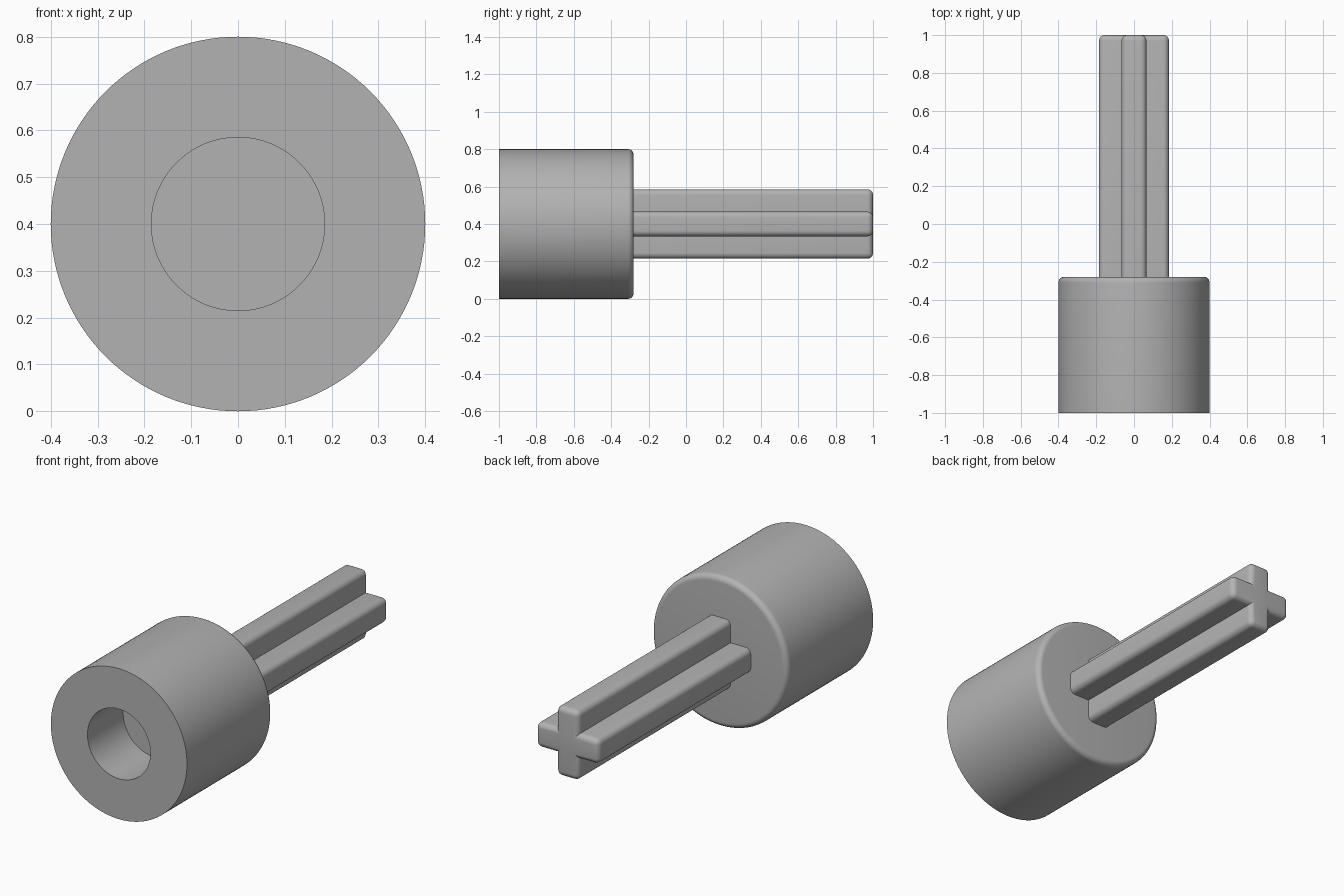
import bpy, bmesh, math
from mathutils import Matrix, Vector

cube = bpy.data.objects.get("Cube")
if cube:
    bpy.data.objects.remove(cube, do_unlink=True)

RADIUS, HOLE_RADIUS, HOLE_DEPTH = 0.4, 0.185, 0.3
FRONT, SHOULDER, TIP = -1.0, -0.28, 1.0
ARM, HALF_WIDTH = 0.185, 0.066
FILLET, SEGMENTS = 0.03, 128

grey = bpy.data.materials.new("plain grey")
grey.use_nodes = True
colour = (0.45, 0.45, 0.45, 1)
grey.diffuse_color = colour
grey.node_tree.nodes["Principled BSDF"].inputs["Base Color"].default_value = colour


def finish(bm, name):
    """Turn a bmesh into a named, smooth shaded object."""
    bmesh.ops.recalc_face_normals(bm, faces=bm.faces)
    mesh = bpy.data.meshes.new(name)
    bm.to_mesh(mesh)
    bm.free()
    mesh.materials.append(grey)
    obj = bpy.data.objects.new(name, mesh)
    bpy.context.collection.objects.link(obj)
    bpy.ops.object.select_all(action="DESELECT")
    obj.select_set(True)
    bpy.context.view_layer.objects.active = obj
    bpy.ops.object.shade_smooth_by_angle(angle=math.radians(30))
    return obj


# Round body: lathed profile with a blind bore and a rounded shoulder
profile = [(0, FRONT + HOLE_DEPTH), (HOLE_RADIUS, FRONT + HOLE_DEPTH),
           (HOLE_RADIUS, FRONT), (RADIUS, FRONT)]
for i in range(9):
    a = math.pi / 2 * i / 8
    profile.append((RADIUS - FILLET + FILLET * math.cos(a),
                    SHOULDER - FILLET + FILLET * math.sin(a)))
profile.append((0, SHOULDER))

bm = bmesh.new()
verts = [bm.verts.new((r, y, RADIUS)) for r, y in profile]
edges = [bm.edges.new(pair) for pair in zip(verts, verts[1:])]
bmesh.ops.spin(bm, geom=verts + edges, cent=(0, 0, RADIUS), axis=(0, 1, 0),
               angle=math.tau, steps=SEGMENTS)
bmesh.ops.remove_doubles(bm, verts=bm.verts, dist=0.0001)
finish(bm, "socket_body")

# Cross shaft: extruded plus-shaped outline
bm = bmesh.new()
corners = []
for i in range(4):
    turn = Matrix.Rotation(-i * math.pi / 2, 3, "Y")
    for x, z in ((ARM, -HALF_WIDTH), (ARM, HALF_WIDTH), (HALF_WIDTH, HALF_WIDTH)):
        corners.append(bm.verts.new(turn @ Vector((x, SHOULDER, z)) + Vector((0, 0, RADIUS))))
base = bm.faces.new(corners)
extruded = bmesh.ops.extrude_face_region(bm, geom=[base])["geom"]
bmesh.ops.translate(bm, verts=[v for v in extruded if isinstance(v, bmesh.types.BMVert)],
                    vec=(0, TIP - SHOULDER, 0))
bmesh.ops.recalc_face_normals(bm, faces=bm.faces)


def is_rounded(edge):
    """Outer arm edges and tip rim; inner corners and base stay sharp."""
    at_base = all(v.co.y < SHOULDER + 0.01 for v in edge.verts)
    outer = all(max(abs(v.co.x), abs(v.co.z - RADIUS)) > ARM - 0.01 for v in edge.verts)
    at_tip = all(v.co.y > TIP - 0.01 for v in edge.verts)
    return not at_base and (outer or at_tip)


bmesh.ops.bevel(bm, geom=[e for e in bm.edges if is_rounded(e)], offset=FILLET,
                segments=6, profile=0.5, affect="EDGES")
finish(bm, "cross_shaft")
